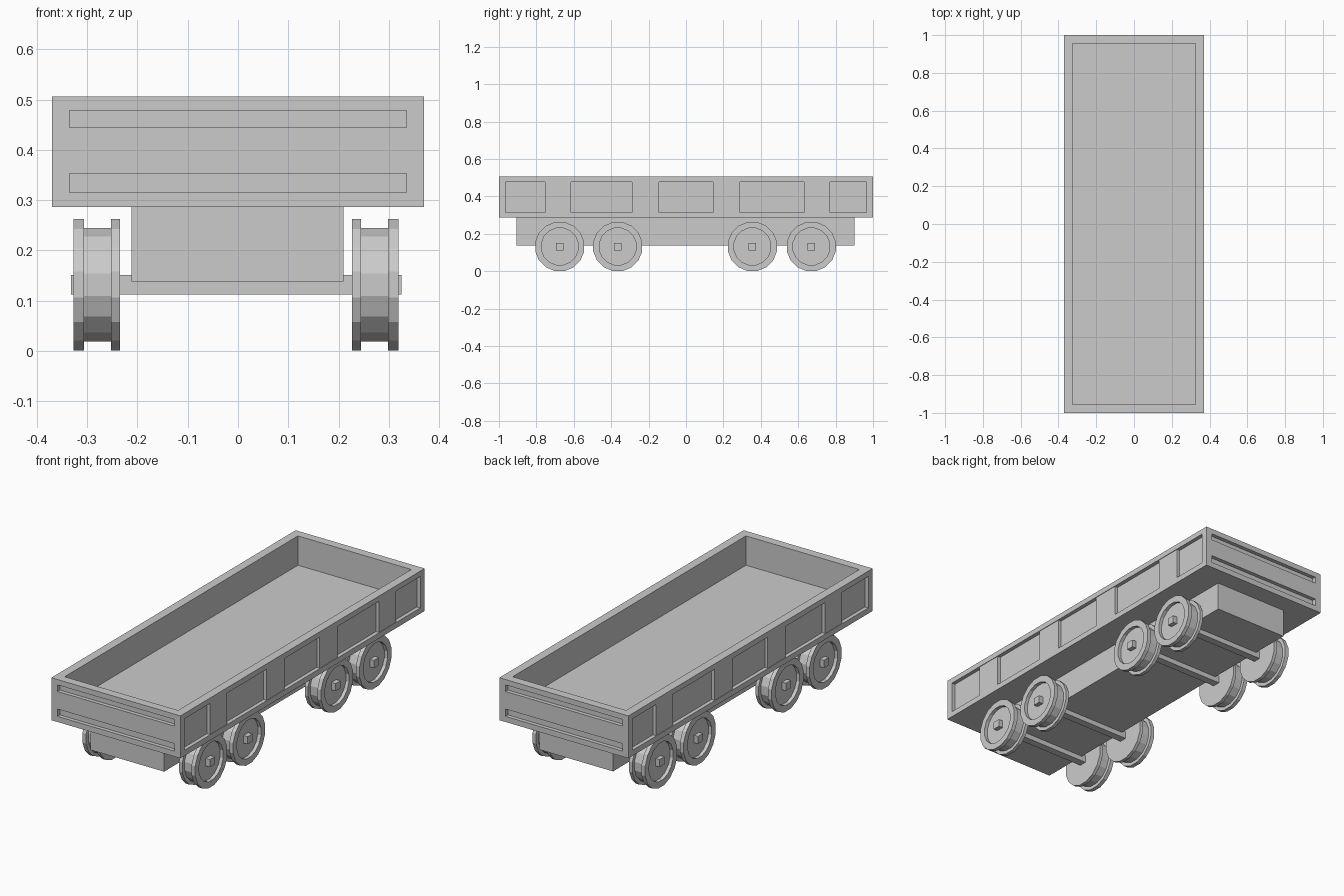
import bpy, bmesh, math
from mathutils import Matrix, Vector

if "Cube" in bpy.data.objects:
    bpy.data.objects.remove(bpy.data.objects["Cube"])


def finish(name, bm):
    bmesh.ops.recalc_face_normals(bm, faces=bm.faces)
    me = bpy.data.meshes.new(name)
    bm.to_mesh(me)
    bm.free()
    ob = bpy.data.objects.new(name, me)
    bpy.context.collection.objects.link(ob)
    return ob


def boxes(name, bounds):
    """One object from boxes given as (x0, x1, y0, y1, z0, z1)."""
    bm = bmesh.new()
    for x0, x1, y0, y1, z0, z1 in bounds:
        m = Matrix.Translation(((x0 + x1) / 2, (y0 + y1) / 2, (z0 + z1) / 2))
        m = m @ Matrix.Diagonal((x1 - x0, y1 - y0, z1 - z0, 1))
        bmesh.ops.create_cube(bm, size=1, matrix=m)
    return finish(name, bm)


def both_sides(x0, x1, *rest):
    return [(x0, x1, *rest), (-x1, -x0, *rest)]


W, Z0, Z1, D = 0.37, 0.286, 0.506, 0.02

# Open cargo box with hollow, side recesses and two grooves in each end
body = boxes("cargo_box", [(-W, W, -1, 1, Z0, Z1)])
cuts = [(-0.325, 0.325, -0.955, 0.955, 0.354, 0.6)]
cuts += both_sides(W - D, W + 0.1, -0.965, 0.965, 0.315, 0.478)
for z0, z1 in ((0.315, 0.353), (0.444, 0.478)):
    cuts += [(-0.335, 0.335, -1.1, -1 + D, z0, z1),
             (-0.335, 0.335, 1 - D, 1.1, z0, z1)]
cutter = boxes("box_cutter", cuts)
cutter.hide_render = True
mod = body.modifiers.new("hollow", "BOOLEAN")
mod.operation = "DIFFERENCE"
mod.solver = "EXACT"
mod.object = cutter
bpy.context.view_layer.objects.active = body
bpy.ops.object.modifier_apply(modifier=mod.name)
bpy.data.objects.remove(cutter)

# Upright ribs set in the side recesses
ribs = []
for y0, y1 in ((-0.755, -0.615), (-0.29, -0.145), (0.145, 0.29), (0.63, 0.77)):
    ribs += both_sides(W - D - 0.005, W - 0.003, y0, y1, 0.315, 0.478)
boxes("side_ribs", ribs)

# Chassis block
boxes("chassis", [(-0.212, 0.21, -0.905, 0.9, 0.138, Z0)])

# Square axles and flanged wheels
AXLE_Y = (-0.675, -0.365, 0.355, 0.67)
CX, CZ = -0.004, 0.132
boxes("axles", [(-0.332, 0.325, y - 0.02, y + 0.02, 0.112, 0.151) for y in AXLE_Y])

# Wheel section as (distance from centre line, radius), dished outer face
PROFILE = ((0.231, 0), (0.231, 0.1335), (0.249, 0.1335), (0.249, 0.115),
           (0.302, 0.115), (0.302, 0.1335), (0.323, 0.1335), (0.323, 0.1),
           (0.305, 0.1), (0.305, 0))


def wheel(name, side, y):
    bm = bmesh.new()
    vs = [bm.verts.new((x, 0, r)) for x, r in PROFILE]
    es = [bm.edges.new(p) for p in zip(vs, vs[1:])]
    bmesh.ops.rotate(bm, verts=vs, cent=(0, 0, 0),
                     matrix=Matrix.Rotation(math.pi / 16, 3, "X"))
    bmesh.ops.spin(bm, geom=vs + es, cent=(0, 0, 0), axis=(1, 0, 0),
                   angle=math.tau, steps=16, use_merge=False)
    bmesh.ops.remove_doubles(bm, verts=bm.verts, dist=1e-4)
    bmesh.ops.scale(bm, vec=(side, 1, 1), verts=bm.verts)
    bmesh.ops.translate(bm, vec=Vector((CX, y, CZ)), verts=bm.verts)
    return finish(name, bm)


for i, y in enumerate(AXLE_Y, 1):
    wheel(f"right_wheel_{i}", 1, y)
    wheel(f"left_wheel_{i}", -1, y)
